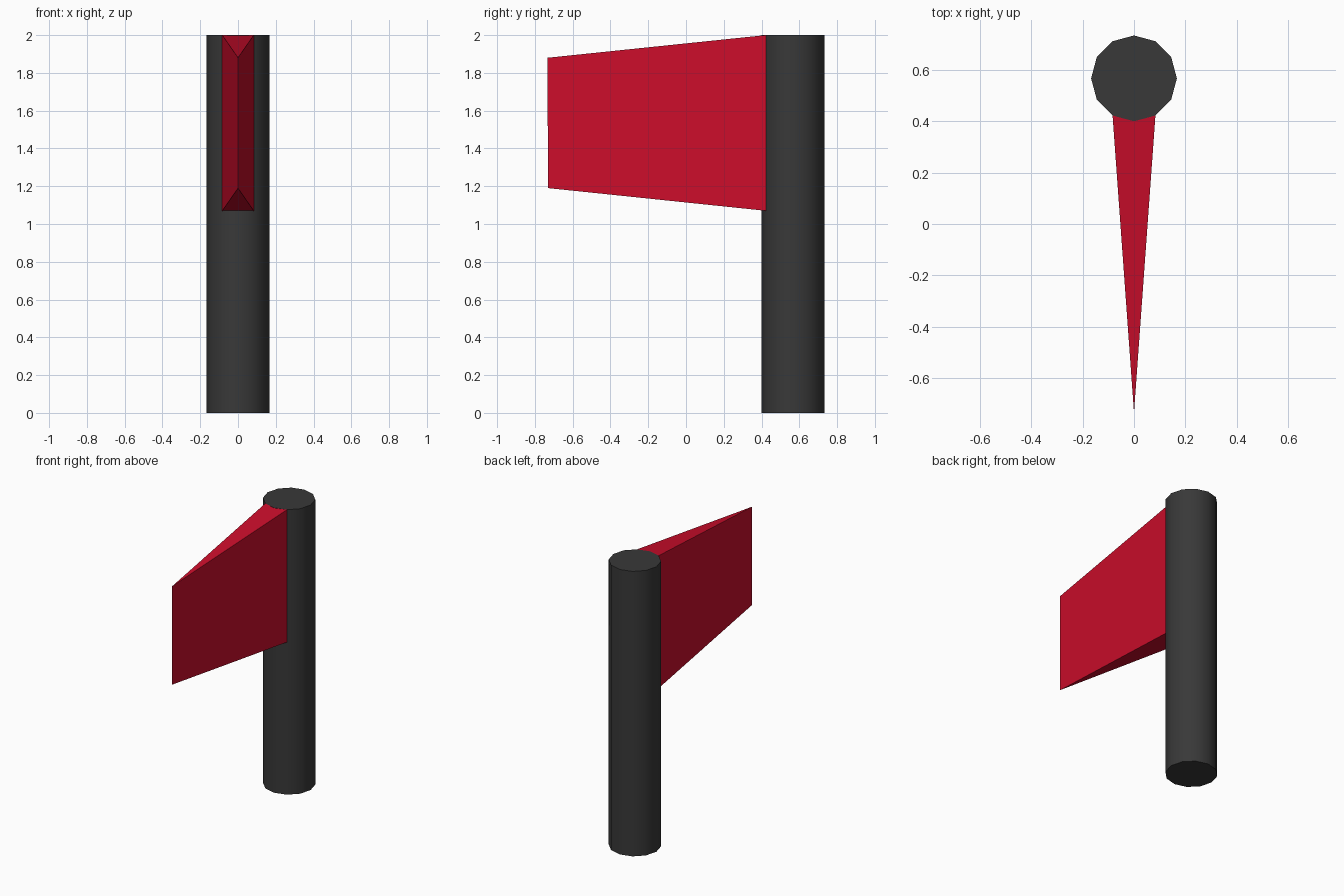
import bpy
import bmesh
import math

cube = bpy.data.objects.get("Cube")
if cube:
    bpy.data.objects.remove(cube, do_unlink=True)


def make_material(name, color):
    mat = bpy.data.materials.new(name)
    mat.use_nodes = True
    mat.diffuse_color = color
    bsdf = next(n for n in mat.node_tree.nodes if n.type == 'BSDF_PRINCIPLED')
    bsdf.inputs["Base Color"].default_value = color
    return mat


charcoal = make_material("charcoal", (0.04, 0.04, 0.04, 1))
red = make_material("red", (0.6, 0.004, 0.024, 1))

RADIUS = 0.167
HEIGHT = 2.0
POLE_Y = 0.567

# Twelve-sided pole, smooth around with crisp caps
bpy.ops.mesh.primitive_cylinder_add(vertices=12, radius=RADIUS, depth=HEIGHT,
                                    location=(0, POLE_Y, HEIGHT / 2))
pole = bpy.context.object
pole.name = "pole"
pole.data.materials.append(charcoal)
bpy.ops.object.shade_smooth_by_angle(angle=math.radians(40))

# Wedge-shaped flag: wide at the pole, tapering to a vertical front edge
root_x = RADIUS / 2
root_y = POLE_Y - RADIUS * math.cos(math.radians(30))
outline = [(0, -0.734, 1.88), (0, -0.73, 1.19)]
for x in (-root_x, root_x):
    outline += [(x, root_y, HEIGHT), (x, root_y, 1.07)]

bm = bmesh.new()
tip_top, tip_low, r_top, r_low, l_top, l_low = [bm.verts.new(p) for p in outline]
for corners in ((tip_top, r_top, r_low, tip_low), (tip_top, tip_low, l_low, l_top),
                (tip_top, l_top, r_top), (tip_low, r_low, l_low),
                (r_top, l_top, l_low, r_low)):
    bm.faces.new(corners)
bmesh.ops.recalc_face_normals(bm, faces=bm.faces)
mesh = bpy.data.meshes.new("flag")
bm.to_mesh(mesh)
bm.free()
mesh.materials.append(red)
flag = bpy.data.objects.new("flag", mesh)
bpy.context.collection.objects.link(flag)
